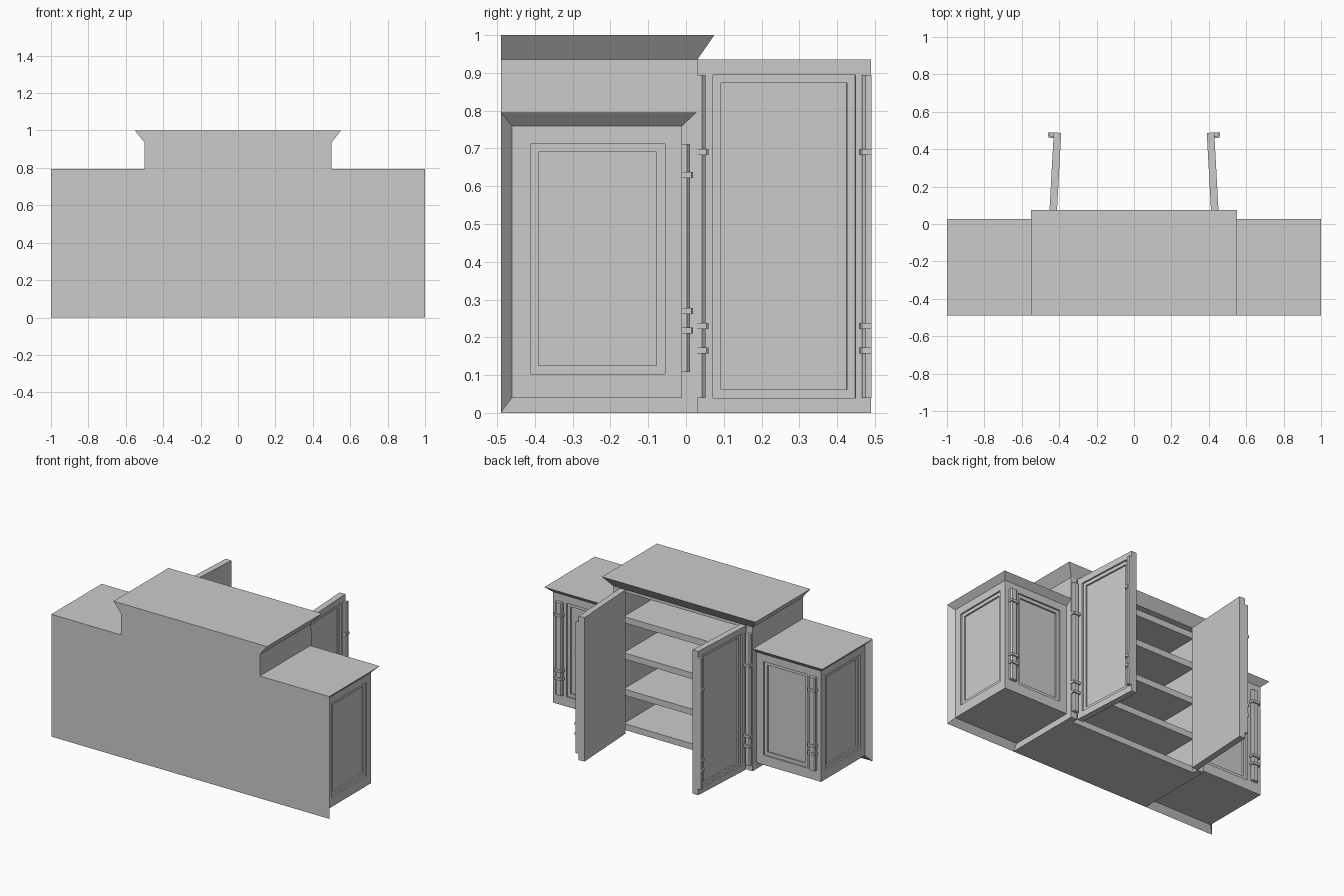
import bpy, bmesh, math
from mathutils import Vector

if "Cube" in bpy.data.objects:
    bpy.data.objects.remove(bpy.data.objects["Cube"])


def loft(name, rings, mirror=False):
    """Skin a list of equal-length point rings, cap both ends, optionally make the x-mirrored twin."""
    for sx, suffix in ((1, "_right"), (-1, "_left")) if mirror else ((1, ""),):
        bm = bmesh.new()
        vs = [[bm.verts.new((p[0] * sx, p[1], p[2])) for p in r] for r in rings]
        n = len(vs[0])
        for a, b in zip(vs, vs[1:]):
            for i in range(n):
                j = (i + 1) % n
                bm.faces.new((a[i], a[j], b[j], b[i]))
        bm.faces.new(vs[0])
        bm.faces.new(vs[-1])
        bmesh.ops.recalc_face_normals(bm, faces=bm.faces)
        me = bpy.data.meshes.new(name + suffix)
        bm.to_mesh(me)
        bm.free()
        ob = bpy.data.objects.new(name + suffix, me)
        bpy.context.collection.objects.link(ob)


def rect_z(x0, x1, y0, y1, z):
    return [(x0, y0, z), (x1, y0, z), (x1, y1, z), (x0, y1, z)]


def box(name, x0, x1, y0, y1, z0, z1, mirror=False):
    loft(name, [rect_z(x0, x1, y0, y1, z0), rect_z(x0, x1, y0, y1, z1)], mirror)


def place(o, u, n, a, w, z):
    """Point on a face: o origin, u width direction, n outward normal."""
    p = Vector(o) + Vector(u) * a + Vector(n) * w
    return (p.x, p.y, z)


def panel(name, frame, a0, a1, z0, z1, thick, p, step=0.022, depth=0.010):
    """Slab with a two-step recessed panel p = (a0, a1, z0, z1)."""
    q = (p[0] + step, p[1] - step, p[2] + step, p[3] - step)
    full = (a0, a1, z0, z1)
    rings = []
    for r, w in ((full, -thick), (full, 0), (p, 0), (p, -depth), (q, -depth), (q, -2 * depth)):
        rings.append([place(*frame, a, w, z) for a, z in
                      ((r[0], r[2]), (r[1], r[2]), (r[1], r[3]), (r[0], r[3]))])
    loft(name, rings, True)


def column(name, frame, c0, c1, z0, z1, ring_z, half=False):
    """Chamfered strip with three collars; half columns sit flat at the c1 edge."""
    def prism(nm, g, w, za, zb, ch):
        a, b = c0 - g, c1 + (0 if half else g)
        pts = [(a, -0.003), (a, w - ch), (a + ch, w)]
        pts += [(b, w), (b, -0.003)] if half else [(b - ch, w), (b, w - ch), (b, -0.003)]
        loft(nm, [[place(*frame, s, t, z) for s, t in pts] for z in (za, zb)], True)
    prism(name, 0, 0.021, z0, z1, 0.008)
    for i, z in enumerate(ring_z):
        prism(f"{name}_collar_{i + 1}", 0.006, 0.029, z - 0.008, z + 0.008, 0.005)


# Centre cabinet carcass
box("centre_front_plate", -0.5, 0.5, -0.49, -0.45, 0, 0.935)
box("centre_side_wall", 0.455, 0.5, -0.45, 0.03, 0, 0.935, True)
for i, top in enumerate((0.04, 0.265, 0.50, 0.735, 0.935)):
    nm = ("bottom_board", "shelf_1", "shelf_2", "shelf_3", "top_board")[i]
    box(nm, -0.455, 0.455, -0.45, -0.01, top - 0.04, top)
loft("centre_cornice", [rect_z(-0.5, 0.5, -0.49, 0.03, 0.935),
                        rect_z(-0.552, 0.552, -0.49, 0.075, 1.0)])

# Pilaster columns beside the doors
rings_c = (0.69, 0.23, 0.165)
column("pilaster", ((0, 0.03, 0), (1, 0, 0), (0, 1, 0)), 0.456, 0.497, 0.04, 0.895, rings_c)

# Open doors, each carrying half of the middle column at its free edge
ang = math.atan2(0.025, 0.46)
u = (-math.sin(ang), math.cos(ang), 0)
n = (math.cos(ang), math.sin(ang), 0)
door = ((0.454, 0.031, 0), u, n)
panel("door", door, 0, 0.459, 0, 0.935, 0.04, (0.04, 0.418, 0.04, 0.895))
column("door_column", door, 0.435, 0.459, 0.04, 0.895, rings_c, half=True)

# Side cabinets: raised core, panelled end and panelled rear door
X = 0.965
box("side_core", 0.5, 0.93, -0.46, -0.045, 0.04, 0.76, True)
panel("side_end_panel", ((X, 0, 0), (0, 1, 0), (1, 0, 0)), -0.46, -0.01, 0.04, 0.76,
      0.035, (-0.412, -0.056, 0.103, 0.712))
rear = ((0, -0.01, 0), (1, 0, 0), (0, 1, 0))
panel("side_rear_panel", rear, 0.5, 0.93, 0.04, 0.76, 0.035, (0.55, 0.865, 0.103, 0.712))
column("side_column", rear, 0.888, 0.935, 0.108, 0.712, (0.63, 0.27, 0.218))

# Flared top and flared front plate of the side cabinets, mitred together
loft("side_cornice", [rect_z(0.5, X, -0.46, -0.01, 0.76),
                      rect_z(0.5, 1.0, -0.49, 0.028, 0.795)], True)
loft("side_front_plate", [
    [(0.5, y, z0), (x, y, z0), (x, y, z1), (0.5, y, z1)]
    for x, y, z0, z1 in ((X, -0.46, 0.04, 0.76), (1.0, -0.49, 0, 0.795))], True)
